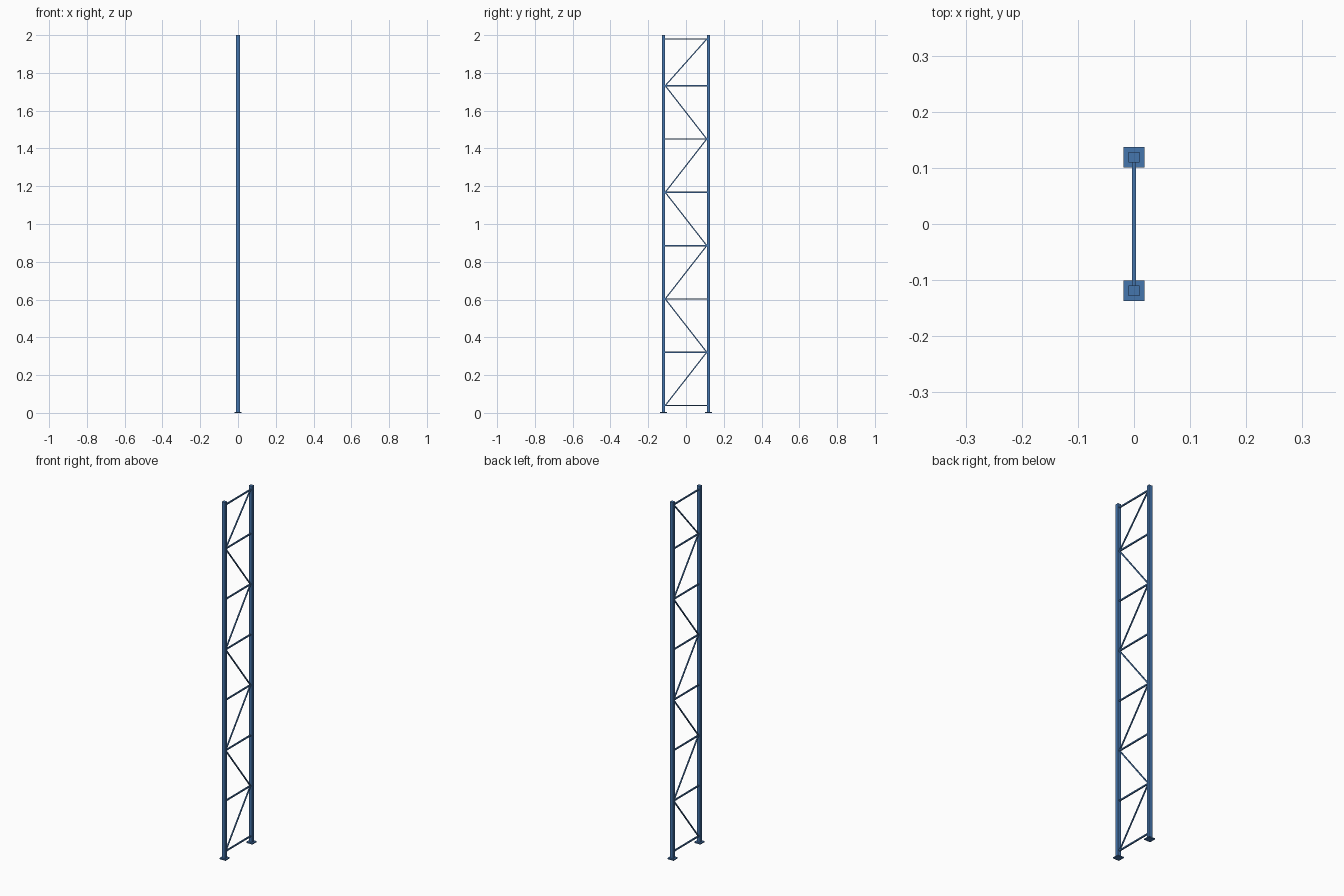
import bpy
from mathutils import Vector

if "Cube" in bpy.data.objects:
    bpy.data.objects.remove(bpy.data.objects["Cube"])

blue = bpy.data.materials.new("blue_paint")
blue.diffuse_color = (0.06, 0.18, 0.42, 1)
blue.use_nodes = True
blue.node_tree.nodes["Principled BSDF"].inputs["Base Color"].default_value = blue.diffuse_color

POST_Y = 0.119
POST_W, POST_D = 0.02, 0.018
INNER = POST_Y - POST_D / 2


def box(name, center, size):
    bpy.ops.mesh.primitive_cube_add(size=1, location=center)
    ob = bpy.context.object
    ob.name = name
    ob.scale = size
    bpy.ops.object.transform_apply(location=False, rotation=False, scale=True)
    ob.data.materials.append(blue)
    return ob


def bar(name, a, b, width, depth):
    # square bar running from a to b in the YZ plane
    a, b = Vector(a), Vector(b)
    d = b - a
    ob = box(name, (a + b) / 2, (width, depth, d.length))
    ob.rotation_euler = Vector((0, 0, 1)).rotation_difference(d).to_euler()
    return ob


# Uprights with foot plates
for side, s in (("front", -1), ("back", 1)):
    box(side + "_post", (0, s * POST_Y, 1.0025), (POST_W, POST_D, 1.995))
    box(side + "_foot_plate", (0, s * POST_Y, 0.003), (0.038, 0.037, 0.006))

# Horizontal rungs, evenly spaced with a shorter top bay
levels = [0.039 + 0.2822 * i for i in range(7)] + [1.979]
for i, z in enumerate(levels):
    bar(f"rung_{i + 1}", (0, -INNER, z), (0, INNER, z), 0.007, 0.007)

# Zigzag diagonal braces
for i, (z0, z1) in enumerate(zip(levels, levels[1:])):
    s = -1 if i % 2 == 0 else 1
    bar(f"diagonal_brace_{i + 1}", (0, s * INNER, z0), (0, -s * INNER, z1), 0.006, 0.006)
